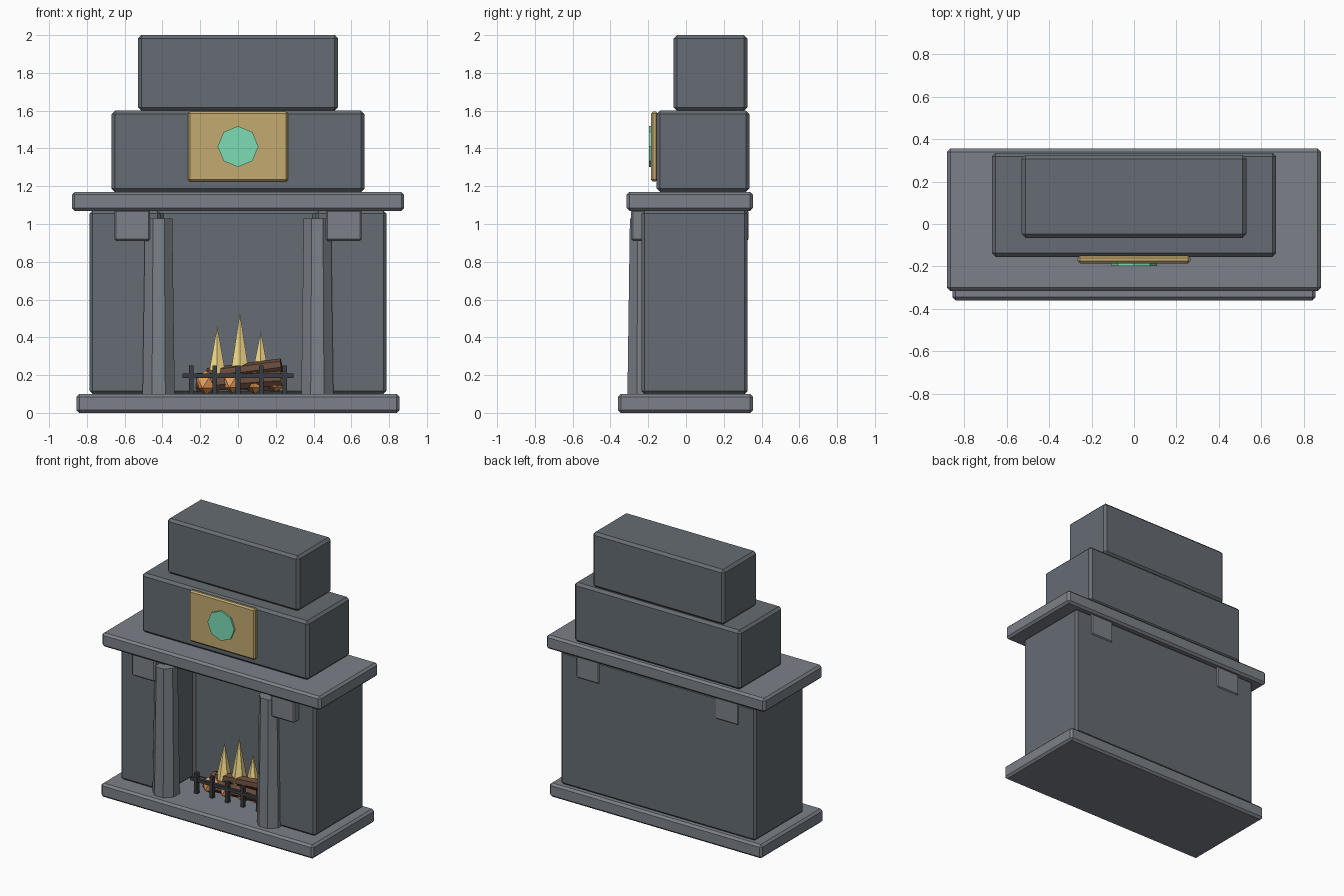
import bpy, bmesh, math
from mathutils import Vector

if "Cube" in bpy.data.objects:
    bpy.data.objects.remove(bpy.data.objects["Cube"])


def material(name, rgb):
    m = bpy.data.materials.new(name)
    m.diffuse_color = (*rgb, 1)
    m.use_nodes = True
    m.node_tree.nodes["Principled BSDF"].inputs["Base Color"].default_value = m.diffuse_color
    return m


STONE_DARK = material("dark_stone", (0.13, 0.15, 0.17))
STONE = material("stone", (0.20, 0.22, 0.25))
GOLD = material("gold", (0.55, 0.40, 0.16))
GREEN = material("green_gem", (0.20, 0.72, 0.46))
IRON = material("iron", (0.04, 0.045, 0.055))
WOOD = material("wood", (0.14, 0.07, 0.045))
EMBER = material("ember", (0.85, 0.34, 0.10))
FLAME = material("flame", (0.90, 0.70, 0.25))


def finish(name, bm, mat, bevel=0):
    bmesh.ops.recalc_face_normals(bm, faces=bm.faces)
    me = bpy.data.meshes.new(name)
    bm.to_mesh(me)
    bm.free()
    me.materials.append(mat)
    ob = bpy.data.objects.new(name, me)
    bpy.context.collection.objects.link(ob)
    if bevel:
        mod = ob.modifiers.new("chamfer", 'BEVEL')
        mod.width, mod.segments = bevel, 1
    return ob


def box(name, x, y, z, mat, bevel=0):
    bm = bmesh.new()
    bmesh.ops.create_cube(bm, size=1)
    for v in bm.verts:
        v.co = [(r[0] + r[1]) / 2 + c * (r[1] - r[0]) for r, c in zip((x, y, z), v.co)]
    return finish(name, bm, mat, bevel)


def rod(name, a, b, r1, r2, sides, mat, turn=0):
    """Straight or tapered prism from point a to point b."""
    a, b = Vector(a), Vector(b)
    bm = bmesh.new()
    bmesh.ops.create_cone(bm, cap_ends=True, segments=sides, radius1=r1, radius2=r2,
                          depth=(b - a).length)
    ob = finish(name, bm, mat)
    ob.rotation_mode = 'QUATERNION'
    q = (b - a).to_track_quat('Z', 'Y')
    spin = Vector((0, 0, 1)).rotation_difference(Vector((math.sin(turn), 0, math.cos(turn))))
    if turn:
        spin.x, spin.y, spin.z = 0, 0, math.sin(turn / 2)
    ob.rotation_quaternion = q @ spin
    ob.location = (a + b) / 2
    return ob


# hearth slab, mantel shelf and stepped chimney
box("hearth", (-0.855, 0.855), (-0.36, 0.355), (0, 0.1), STONE, 0.015)
box("mantel", (-0.88, 0.88), (-0.315, 0.355), (1.07, 1.17), STONE, 0.015)
box("lower_chimney", (-0.67, 0.67), (-0.155, 0.335), (1.17, 1.6), STONE_DARK, 0.018)
box("upper_chimney", (-0.53, 0.53), (-0.065, 0.325), (1.6, 2.0), STONE_DARK, 0.018)

# firebox body: U-shaped plan extruded upwards
plan = [(-0.785, -0.235), (-0.41, -0.235), (-0.41, 0.08), (0.41, 0.08),
        (0.41, -0.235), (0.785, -0.235), (0.785, 0.325), (-0.785, 0.325)]
bm = bmesh.new()
base = bm.faces.new([bm.verts.new((x, y, 0.1)) for x, y in plan])
up = bmesh.ops.extrude_face_region(bm, geom=[base])["geom"]
bmesh.ops.translate(bm, vec=(0, 0, 0.97), verts=[g for g in up if isinstance(g, bmesh.types.BMVert)])
finish("firebox", bm, STONE_DARK, 0.015)

# columns and corbels on both sides
for side, s in (("left", -1), ("right", 1)):
    rod(side + "_column", (s * 0.42, -0.225, 0.1), (s * 0.42, -0.225, 1.03),
        0.092, 0.078, 8, STONE, math.pi / 8)
    box(side + "_corbel", sorted((s * 0.465, s * 0.655)), (-0.29, 0.332), (0.91, 1.075),
        STONE, 0.01)

# plaque with octagonal gem
box("plaque", (-0.265, 0.265), (-0.185, -0.15), (1.225, 1.595), GOLD, 0.01)
rod("gem", (0, -0.18, 1.41), (0, -0.197, 1.41), 0.108, 0.108, 8, GREEN)

# grate
box("grate_rail", (-0.295, 0.295), (-0.13, -0.108), (0.185, 0.208), IRON)
for i in range(5):
    x = (i - 2) * 0.124
    box(f"grate_bar_{i + 1}", (x - 0.012, x + 0.012), (-0.132, -0.106), (0.1, 0.25), IRON)

# logs
rod("front_log", (-0.22, -0.05, 0.15), (0.23, -0.07, 0.18), 0.042, 0.042, 7, WOOD)
rod("back_log", (-0.22, 0.03, 0.17), (0.22, 0.02, 0.15), 0.042, 0.042, 7, WOOD)
rod("top_log", (-0.16, 0.0, 0.20), (0.23, -0.04, 0.25), 0.038, 0.038, 7, WOOD)

# embers
for i, (x, y, r) in enumerate([(-0.17, -0.06, 0.065), (-0.03, -0.075, 0.055),
                               (0.09, -0.05, 0.06), (0.2, -0.05, 0.05)]):
    bm = bmesh.new()
    bmesh.ops.create_icosphere(bm, subdivisions=1, radius=r)
    bmesh.ops.translate(bm, vec=(x, y, 0.16), verts=bm.verts)
    finish(f"ember_{i + 1}", bm, EMBER)

# flames
for i, (x, top, r) in enumerate([(-0.11, 0.46, 0.055), (0.01, 0.53, 0.06), (0.12, 0.43, 0.055)]):
    rod(f"flame_{i + 1}", (x, 0, 0.19), (x, 0, top), r, 0, 6, FLAME)
